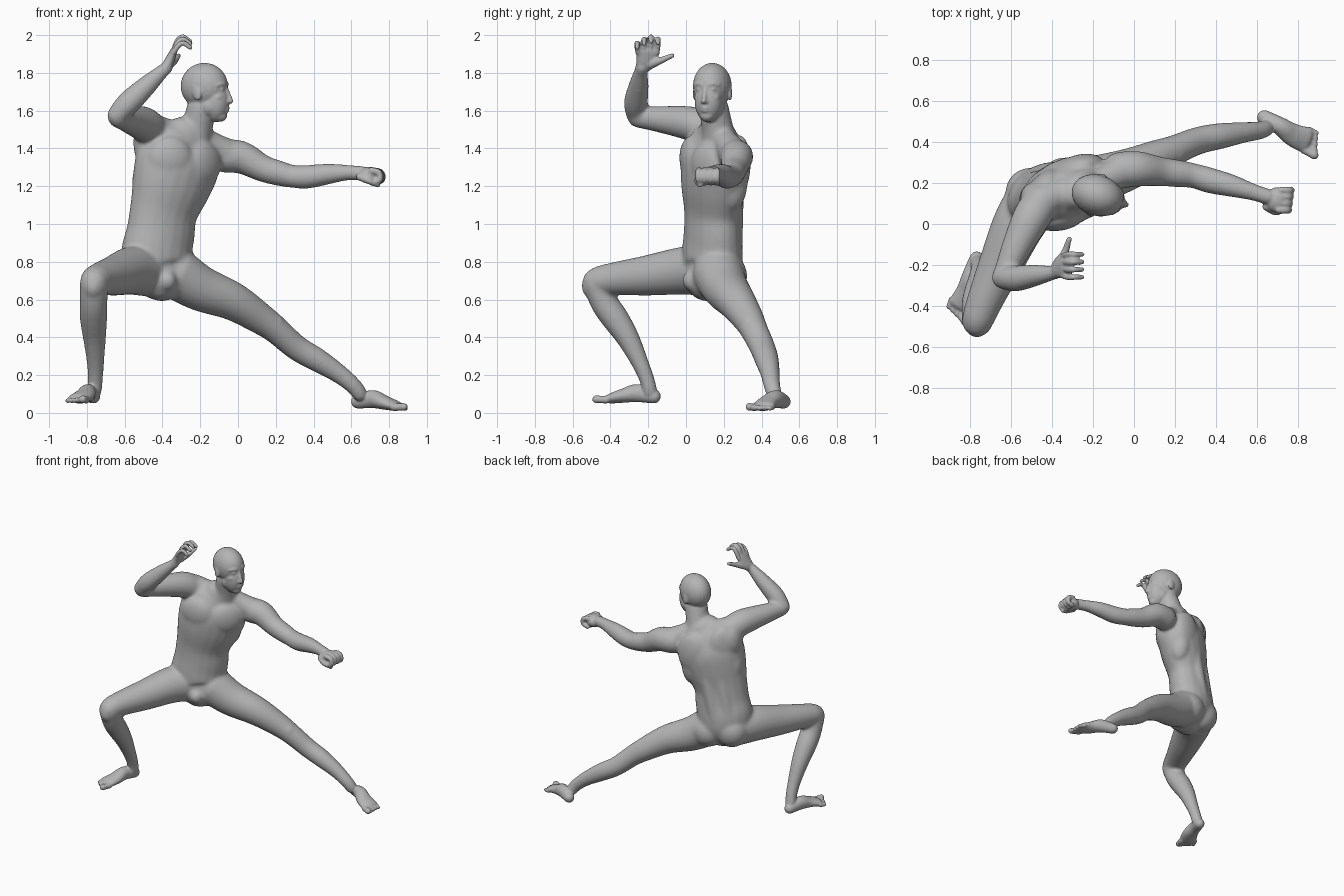
import bpy, bmesh, math
from mathutils import Vector as V, Matrix as M

cube = bpy.data.objects.get("Cube")
if cube:
    bpy.data.objects.remove(cube, do_unlink=True)

skin = bpy.data.materials.new("grey skin")
skin.use_nodes = True
GREY = (0.46, 0.46, 0.46, 1)
skin.diffuse_color = GREY
skin.node_tree.nodes["Principled BSDF"].inputs["Base Color"].default_value = GREY

bm = bmesh.new()
SIDES = 20


def ball(c, radii, turn=None):
    """Ellipsoid, optionally rotated by a 3x3 matrix."""
    m = M.Translation(V(c)) @ (turn or M.Identity(3)).to_4x4() @ M.Diagonal((*radii, 1))
    bmesh.ops.create_uvsphere(bm, u_segments=24, v_segments=16, radius=1, matrix=m)


def spline(keys, steps=5):
    """Catmull-Rom through rows of numbers."""
    k = [V(p) for p in keys]
    k = [2 * k[0] - k[1]] + k + [2 * k[-1] - k[-2]]
    out = []
    for i in range(1, len(k) - 2):
        a, b, c, d = k[i - 1:i + 3]
        for s in range(steps):
            t = s / steps
            out.append(0.5 * (2 * b + (c - a) * t + (2 * a - 5 * b + 4 * c - d) * t * t
                              + (3 * b - a - 3 * c + d) * t ** 3))
    return out + [k[-2]]


def loft(keys, side=(0, 0, 1)):
    """Round-ended tube through rows of x, y, z, side radius, other radius."""
    rows = spline([k if len(k) == 5 else (*k, k[3]) for k in keys])
    pts = [V(r[:3]) for r in rows]
    n = len(pts)
    sections = []
    for i, r in enumerate(rows):
        t = (pts[min(i + 1, n - 1)] - pts[max(i - 1, 0)]).normalized()
        s = V(side)
        s = (s - t * s.dot(t)).normalized()
        sections.append((pts[i], t, s, r[3], r[4]))

    def end(sec, sign):
        p, t, s, a, b = sec
        return [(p + t * sign * min(a, b) * h, t, s, a * f, b * f) for h, f in ((.5, .86), (.85, .52), (.98, .15))]

    sections = end(sections[0], -1)[::-1] + sections + end(sections[-1], 1)
    rings = []
    for p, t, s, a, b in sections:
        o = t.cross(s)
        rings.append([bm.verts.new(p + s * a * math.cos(q) + o * b * math.sin(q))
                      for q in (2 * math.pi * j / SIDES for j in range(SIDES))])
    for r0, r1 in zip(rings, rings[1:]):
        for j in range(SIDES):
            k = (j + 1) % SIDES
            bm.faces.new((r0[j], r0[k], r1[k], r1[j]))
    bm.faces.new(rings[0])
    bm.faces.new(rings[-1])


def fuse(obj, voxel, iterations):
    """Merge all closed parts into one skin and relax the seams."""
    bmesh.ops.recalc_face_normals(bm, faces=bm.faces)
    bm.to_mesh(obj.data)
    bm.clear()
    remesh = obj.modifiers.new("fuse", 'REMESH')
    remesh.mode = 'VOXEL'
    remesh.voxel_size = voxel
    relax = obj.modifiers.new("relax", 'SMOOTH')
    relax.factor = .5
    relax.iterations = iterations
    for name in ("fuse", "relax"):
        bpy.ops.object.modifier_apply(modifier=name)


body = bpy.data.objects.new("body", bpy.data.meshes.new("body"))
bpy.context.collection.objects.link(body)
bpy.ops.object.select_all(action='DESELECT')
body.select_set(True)
bpy.context.view_layer.objects.active = body

# Torso, turned so that the chest faces between -y and +x
turn = M.Rotation(math.radians(27), 3, 'Z')
LEFT = turn @ V((1, 0, 0))
loft([(-.40, .12, .71, .14, .12), (-.425, .14, .77, .185, .147), (-.43, .14, .85, .197, .15),
      (-.41, .14, .95, .192, .14), (-.395, .14, 1.06, .19, .138), (-.355, .145, 1.2, .222, .157),
      (-.32, .155, 1.32, .238, .16), (-.29, .165, 1.41, .2, .13), (-.26, .17, 1.46, .14, .1)], LEFT)


def trunk(left, front, z):
    """Point in the turned trunk frame, whose middle line leans with height."""
    mid = V((-.43, .145, z)).lerp(V((-.30, .16, z)), min(max((z - .85) / .55, 0), 1))
    return mid + turn @ V((left, -front, 0))


for s in (-1, 1):
    out = M.Rotation(math.radians(27 + s * 18), 3, 'Z')
    back = M.Rotation(math.radians(27 - s * 18), 3, 'Z')
    ball(trunk(s * .105, .097, 1.335 - s * .015), (.12, .058, .115), out)      # chest muscle
    ball(trunk(s * .115, -.085, 1.35 - s * .03), (.11, .055, .15), back)       # shoulder blade
    ball(trunk(s * .145, -.025, 1.22), (.075, .085, .15), turn)                # flank
    loft([(*trunk(s * .05, -.092, z), .05) for z in (.84, .97, 1.1, 1.25, 1.38)], LEFT)  # back muscle
ball((-.485, .125, 1.43), (.07, .08, .13))       # right armpit
ball((-.50, .16, .75), (.125, .115, .125))       # right buttock
ball((-.335, .21, .725), (.125, .115, .12))      # left buttock
ball((-.375, .03, .70), (.05, .05, .055))        # groin

# Neck and the slopes to the shoulders
loft([(-.24, .18, 1.42, .095), (-.215, .165, 1.52, .083), (-.19, .145, 1.62, .08)], (1, 0, 0))
loft([(-.23, .18, 1.5, .06), (-.33, .16, 1.475, .07), (-.45, .11, 1.5, .085)])
loft([(-.22, .18, 1.48, .06), (-.14, .22, 1.42, .07), (-.05, .26, 1.365, .085)])

# Right arm, raised and bent
loft([(-.45, .11, 1.49, .09), (-.50, .03, 1.53, .092), (-.565, -.1, 1.55, .076),
      (-.61, -.2, 1.56, .062), (-.635, -.255, 1.565, .056)])
loft([(-.64, -.262, 1.575, .055), (-.575, -.265, 1.645, .064), (-.48, -.25, 1.735, .053),
      (-.41, -.24, 1.80, .039), (-.375, -.232, 1.83, .035)])

# Left arm, stretched out
loft([(-.07, .262, 1.36, .09), (.02, .268, 1.352, .087), (.13, .255, 1.295, .072), (.22, .245, 1.268, .067),
      (.29, .235, 1.252, .061), (.37, .212, 1.25, .063), (.48, .185, 1.265, .055), (.58, .155, 1.272, .042),
      (.66, .13, 1.268, .04)])

# Right leg, bent at the knee
loft([(-.50, .10, .755, .137), (-.57, -.02, .752, .127), (-.65, -.2, .728, .108),
      (-.72, -.36, .712, .09), (-.757, -.455, .70, .08)])
loft([(-.762, -.475, .69, .076), (-.765, -.43, .58, .074), (-.765, -.375, .5, .073), (-.76, -.31, .4, .062),
      (-.755, -.25, .28, .048), (-.755, -.208, .18, .041), (-.762, -.19, .11, .041)], (1, 0, 0))
ball((-.765, -.50, .67), (.055, .053, .065))     # kneecap

# Left leg, stretched out to the side
loft([(-.33, .17, .74, .138), (-.2, .21, .66, .122), (-.03, .265, .592, .103), (.11, .325, .505, .085),
      (.2, .36, .44, .074), (.31, .405, .345, .068), (.42, .428, .28, .064), (.53, .445, .21, .052),
      (.61, .455, .145, .045), (.645, .467, .10, .042)])
ball((.19, .335, .475), (.058, .052, .052))      # kneecap

# First fusion blends the muscles softly; finer parts are added to it
fuse(body, .009, 18)
bm.from_mesh(body.data)

# Head: local x is forward, y is its left
look = M.Rotation(math.radians(-18), 3, 'Z')


def head(u, v, w):
    return V((-.165, .135, 1.70)) + look @ V((u, v, w))


ball(head(-.014, 0, .03), (.128, .1, .123), look)        # skull
ball(head(.05, 0, -.05), (.073, .074, .112), look)       # face
ball(head(.025, 0, -.075), (.075, .078, .07), look)      # jaw
ball(head(.075, 0, -.125), (.036, .038, .034), look)     # chin
loft([(*head(.106, 0, .025), .010), (*head(.123, 0, -.02), .0115), (*head(.134, 0, -.05), .0135)])  # nose
for w, u, r in ((-.086, .119, .008), (-.101, .115, .009)):                                         # lips
    loft([(*head(u - .014, -.027, w), r * .6), (*head(u, 0, w), r), (*head(u - .014, .027, w), r * .6)])
for s in (-1, 1):
    loft([(*head(.104, s * .012, .036), .010), (*head(.098, s * .038, .042), .011),
          (*head(.077, s * .064, .034), .010)])                                   # brow
    ball(head(.094, s * .036, .012), (.014, .017, .010), look)                    # eye
    ball(head(.121, s * .012, -.052), (.012, .009, .009), look)                   # nostril
    ball(head(.072, s * .046, -.03), (.03, .024, .024), look)                     # cheekbone
    tilt = look @ M.Rotation(s * .25, 3, 'Z') @ M.Rotation(-.2, 3, 'Y')
    ball(head(-.025, s * .095, -.008), (.026, .011, .04), tilt)                   # ear

# Right hand, open
loft([(-.385, -.235, 1.82, .036, .03), (-.362, -.21, 1.865, .056, .026),
      (-.34, -.203, 1.915, .06, .019)], (0, 1, 0))
for i, top in enumerate((1.958, 1.978, 1.99, 1.98)):
    y = -.251 + .032 * i
    tip = y - .008 + .005 * i
    loft([(-.343, y, 1.905, .016), (-.322, tip, top - .022, .0145),
          (-.292, tip, top, .014), (-.252, tip, top - .024, .012)])
loft([(-.365, -.19, 1.845, .027), (-.337, -.14, 1.863, .019), (-.315, -.072, 1.892, .0125)])  # thumb

# Left fist
ball((.695, .118, 1.258), (.058, .062, .045), M.Rotation(-.35, 3, 'Z'))
for i in range(4):
    y = .068 + .032 * i
    x = .004 * i
    loft([(.705 + x, y, 1.283, .018), (.744 + x, y, 1.272, .018), (.75 + x, y, 1.235, .0175),
          (.712 + x, y, 1.218, .0165)], (0, 1, 0))
loft([(.645, .085, 1.25, .021), (.69, .06, 1.23, .018), (.74, .075, 1.208, .015)])


def foot(heel, ball_pos, s):
    """Foot with five toes; s = 1 puts the big toe on the left of its direction."""
    h, b = V(heel), V(ball_pos)
    d = V((b.x - h.x, b.y - h.y, 0)).normalized()
    inner = V((-d.y, d.x, 0)) * s
    arch, step = h.lerp(b, .38) + V((0, 0, .022)), h.lerp(b, .7) + V((0, 0, .012)) + inner * .008
    loft([(*h, .037, .038), (*arch, .044, .048), (*step, .056, .038), (*b, .064, .027)], inner)
    for i in range(5):
        r = (.021, .016, .015, .014, .0135)[i]
        p = b + inner * (.048 - .0255 * i - .003 * (i == 0)) + d * (.012 - .006 * i)
        p.z = b.z - .006
        q = p + d * (.058 - .005 * i)
        q.z = b.z - .025 + r
        loft([(*p, r), (*p.lerp(q, .5), r * .95), (*q, r)])


foot((-.765, -.17, .087), (-.842, -.395, .076), 1)
foot((.635, .518, .06), (.838, .408, .036), -1)

# Second fusion keeps the fine details
fuse(body, .0065, 4)
bm.free()
body.data.materials.clear()
body.data.materials.append(skin)
bpy.ops.object.shade_smooth()
